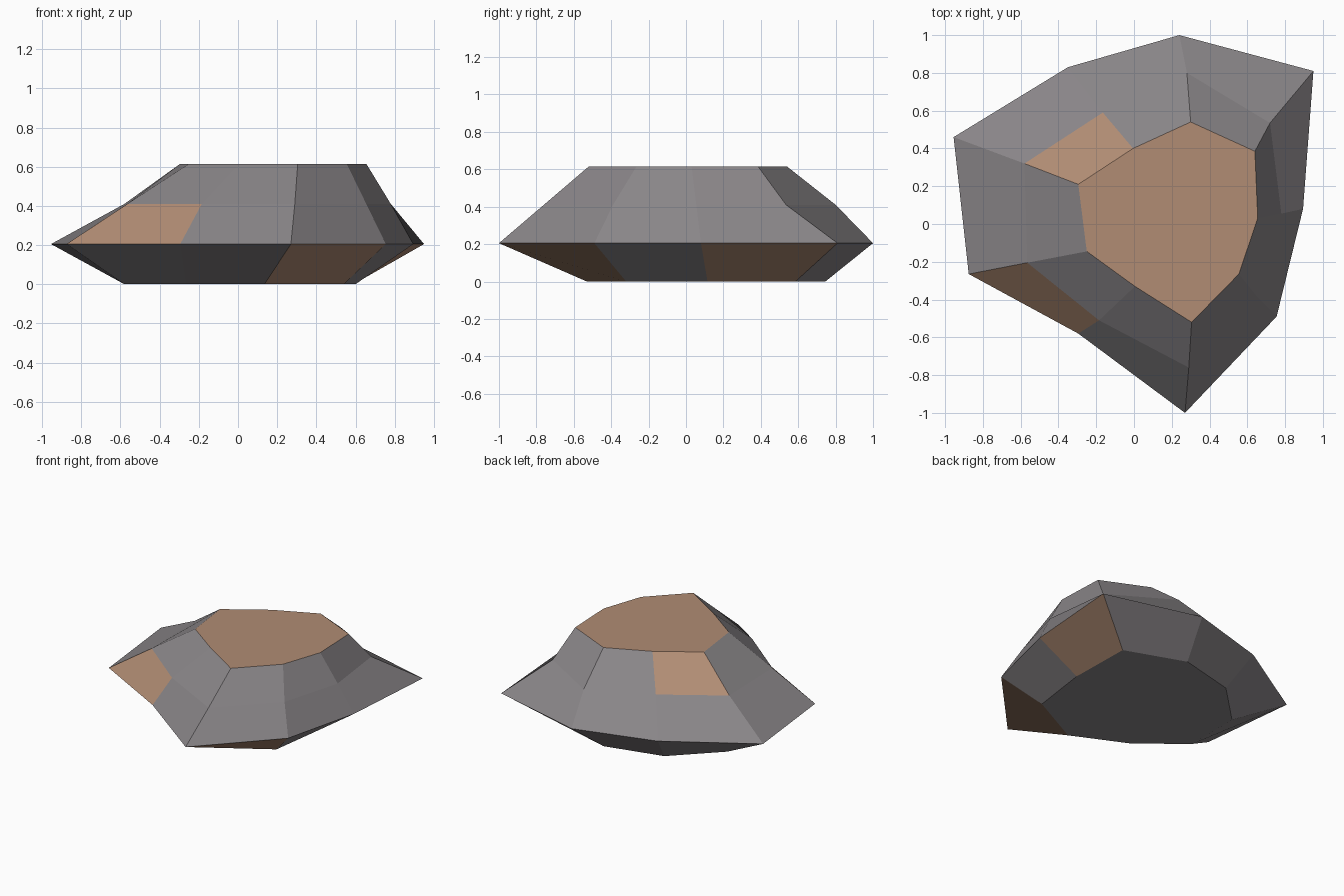
import bpy, bmesh

if "Cube" in bpy.data.objects:
    bpy.data.objects.remove(bpy.data.objects["Cube"])


def flat_colour(name, rgb):
    mat = bpy.data.materials.new(name)
    mat.diffuse_color = (*rgb, 1.0)
    mat.use_nodes = True
    mat.node_tree.nodes["Principled BSDF"].inputs["Base Color"].default_value = mat.diffuse_color
    return mat


# Cross-sections of the stone from base to top: height, nine corners each
sections = [
    (0.0, [(-.575, .34), (-.27, .64), (.155, .745), (.59, .585), (.60, .115),
           (.54, -.32), (.135, -.53), (-.265, -.34), (-.58, -.08)]),
    (0.205, [(-.955, .46), (-.35, .83), (.24, 1.0), (.95, .81), (.895, .08),
             (.755, -.49), (.27, -1.0), (-.295, -.58), (-.875, -.265)]),
    (0.41, [(-.58, .32), (-.165, .59), (.28, .80), (.72, .535), (.78, .055),
            (.655, -.39), (.29, -.76), (-.185, -.51), (-.565, -.205)]),
    (0.615, [(-.295, .21), (-.005, .40), (.30, .54), (.64, .385), (.655, .03),
             (.555, -.265), (.305, -.52), (.005, -.33), (-.25, -.145)]),
]
# Brown weathered facets on the sides: (band, side)
brown_facets = {(0, 3), (0, 5), (1, 7), (2, 0)}

# Faceted stone: bands between sections, closed by flat caps
bm = bmesh.new()
rings = [[bm.verts.new((x, y, z)) for x, y in pts] for z, pts in sections]
for band, (low, high) in enumerate(zip(rings, rings[1:])):
    for i in range(len(low)):
        j = (i + 1) % len(low)
        face = bm.faces.new((low[i], low[j], high[j], high[i]))
        face.material_index = int((band, i) in brown_facets)
bm.faces.new(rings[0])
bm.faces.new(rings[-1]).material_index = 1   # brown top
bmesh.ops.recalc_face_normals(bm, faces=bm.faces)

mesh = bpy.data.meshes.new("stone")
bm.to_mesh(mesh)
bm.free()
mesh.materials.append(flat_colour("warm grey stone", (.25, .235, .245)))
mesh.materials.append(flat_colour("brown earth", (.44, .265, .175)))
bpy.context.collection.objects.link(bpy.data.objects.new("stone", mesh))
